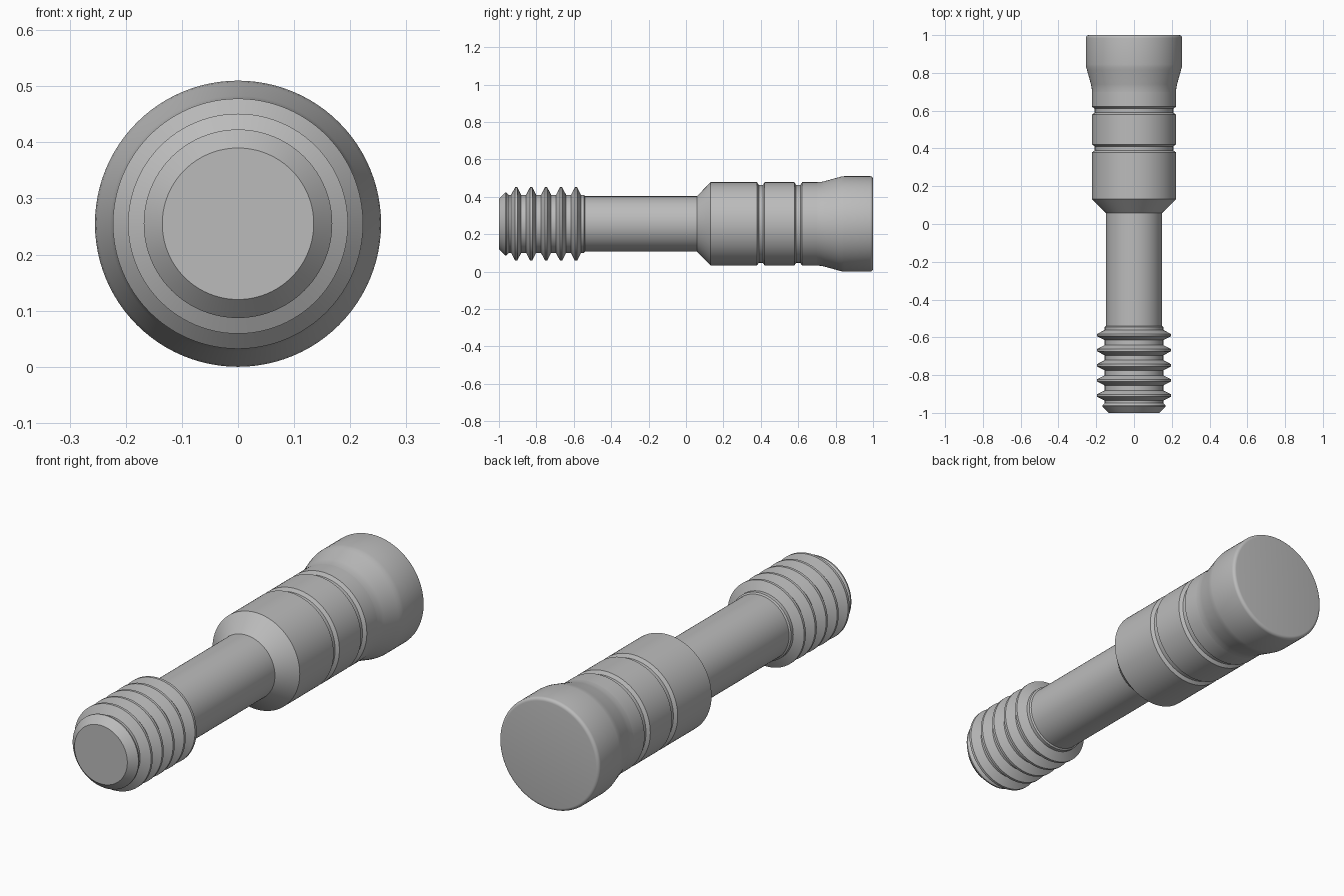
import bpy
import bmesh
import math
from mathutils import Matrix

cube = bpy.data.objects.get("Cube")
if cube:
    bpy.data.objects.remove(cube, do_unlink=True)

AXIS_HEIGHT = 0.255
SHAFT_RADIUS = 0.148
ROOT_RADIUS = 0.155
CREST_RADIUS = 0.196
BODY_RADIUS = 0.223
HEAD_RADIUS = 0.255
SEGMENTS = 96

steel = bpy.data.materials.new("steel grey")
steel.use_nodes = True
grey = (0.5, 0.5, 0.5, 1)
steel.diffuse_color = grey
steel.node_tree.nodes["Principled BSDF"].inputs["Base Color"].default_value = grey


def lathe(name, profile):
    """Spin (y, radius) points around the long axis; radius 0 closes an end."""
    bm = bmesh.new()
    verts = [bm.verts.new((0, y, r)) for y, r in profile]
    edges = [bm.edges.new(pair) for pair in zip(verts, verts[1:])]
    bmesh.ops.spin(bm, geom=verts + edges, cent=(0, 0, 0), axis=(0, 1, 0),
                   angle=math.tau, steps=SEGMENTS, use_duplicate=False)
    bmesh.ops.remove_doubles(bm, verts=bm.verts, dist=0.0001)
    bmesh.ops.recalc_face_normals(bm, faces=bm.faces)
    # Make sure the outer wall faces away from the axis
    if sum(f.normal.x * f.calc_center_median().x for f in bm.faces) < 0:
        bmesh.ops.reverse_faces(bm, faces=bm.faces)
    bm.transform(Matrix.Translation((0, 0, AXIS_HEIGHT)))
    mesh = bpy.data.meshes.new(name)
    bm.to_mesh(mesh)
    bm.free()
    mesh.materials.append(steel)
    obj = bpy.data.objects.new(name, mesh)
    bpy.context.collection.objects.link(obj)
    bpy.ops.object.select_all(action="DESELECT")
    obj.select_set(True)
    bpy.context.view_layer.objects.active = obj
    bpy.ops.object.shade_smooth_by_angle(angle=math.radians(25))
    return obj


# Threaded end: chamfered tip followed by five evenly spaced ridges
thread = [(-1, 0), (-1, 0.135), (-0.966, 0.168), (-0.96, 0.168), (-0.947, ROOT_RADIUS)]
for i in range(5):
    y = -0.908 + 0.08 * i
    thread += [(y - 0.027, ROOT_RADIUS), (y - 0.006, CREST_RADIUS),
               (y + 0.006, CREST_RADIUS), (y + 0.027, ROOT_RADIUS)]
thread += [(-0.545, ROOT_RADIUS), (-0.54, SHAFT_RADIUS)]
lathe("threaded_end", thread)

# Plain shaft
lathe("shaft", [(-0.54, SHAFT_RADIUS), (0.058, SHAFT_RADIUS)])

# Body: tapered shoulder and two shallow grooves
body = [(0.058, SHAFT_RADIUS), (0.132, BODY_RADIUS)]
for y in (0.4, 0.6):
    body += [(y - 0.021, BODY_RADIUS), (y - 0.011, BODY_RADIUS - 0.015),
             (y + 0.011, BODY_RADIUS - 0.015), (y + 0.021, BODY_RADIUS)]
body.append((0.7, BODY_RADIUS))
lathe("grooved_body", body)

# Head: soft flare, straight wall and rounded rim
head = [(0.7, BODY_RADIUS), (0.72, BODY_RADIUS + 0.001), (0.74, BODY_RADIUS + 0.005),
        (0.815, HEAD_RADIUS - 0.006), (0.83, HEAD_RADIUS - 0.002), (0.845, HEAD_RADIUS)]
rim = 0.015
for i in range(6):
    a = math.radians(18 * i)
    head.append((1 - rim + rim * math.sin(a), HEAD_RADIUS - rim + rim * math.cos(a)))
head.append((1, 0))
lathe("flared_head", head)
